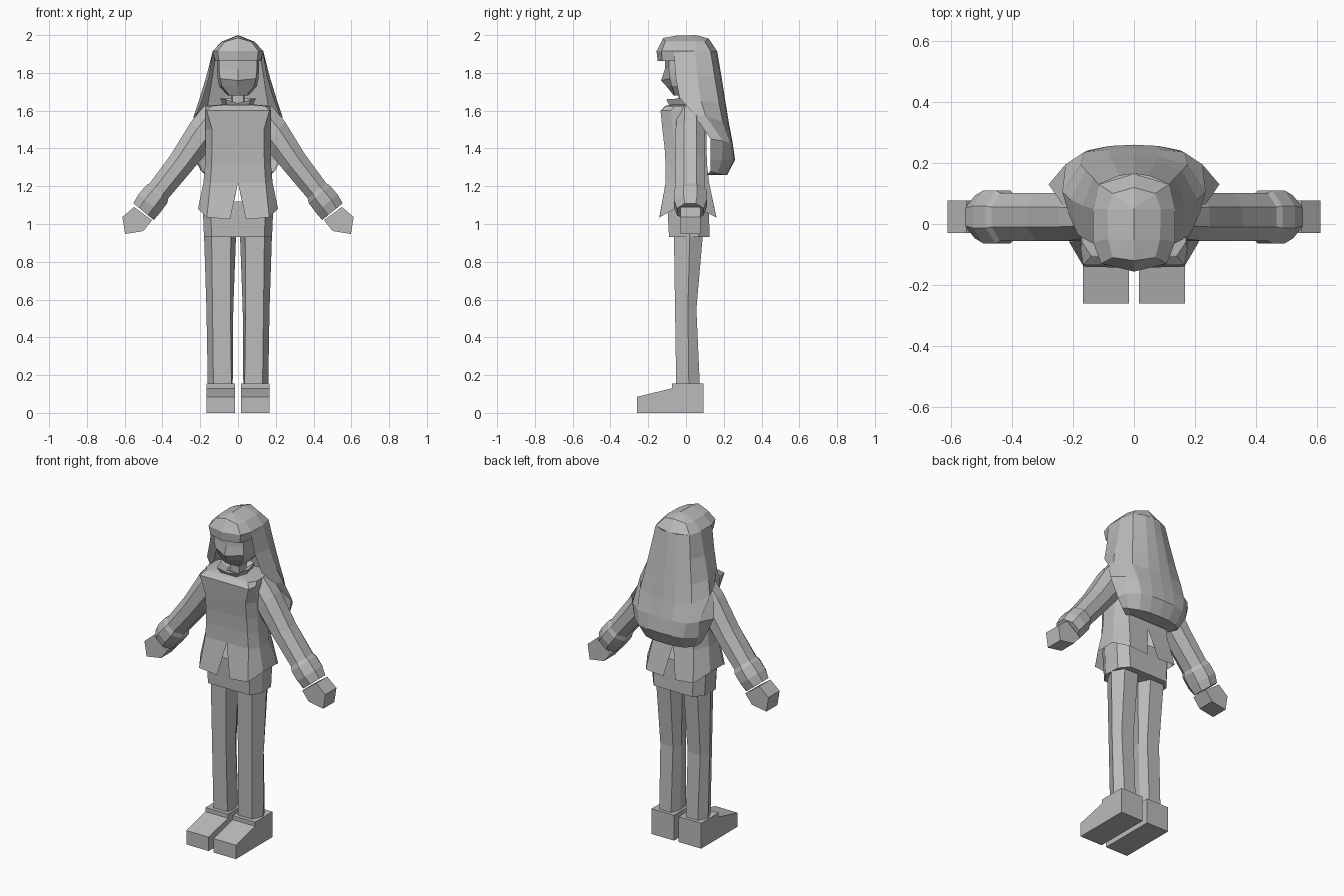
import bpy, bmesh, math
from mathutils import Vector

mat = bpy.data.materials.new("plain grey")
mat.diffuse_color = (0.5, 0.5, 0.5, 1)


def finish(name, bm, mirror):
    bmesh.ops.recalc_face_normals(bm, faces=bm.faces)
    me = bpy.data.meshes.new(name)
    bm.to_mesh(me)
    bm.free()
    me.materials.append(mat)
    ob = bpy.data.objects.new(name, me)
    bpy.context.collection.objects.link(ob)
    if mirror:
        m = ob.modifiers.new("mirror", 'MIRROR')
        m.use_clip = False
        m.merge_threshold = 0.0005
    return ob


def loft(name, rows, closed=False, mirror=True, caps=False):
    """Skin a list of equal-length point rows."""
    bm = bmesh.new()
    vs = [[bm.verts.new(p) for p in r] for r in rows]
    n = len(rows[0])
    for a, b in zip(vs, vs[1:]):
        for i in range(n if closed else n - 1):
            j = (i + 1) % n
            bm.faces.new((a[i], a[j], b[j], b[i]))
    if caps:
        bm.faces.new(vs[0])
        bm.faces.new(vs[-1])
    bmesh.ops.remove_doubles(bm, verts=bm.verts, dist=0.0005)
    return finish(name, bm, mirror)


def level(z, pts):
    return [(x, y, z) for x, y in pts]


# shoes: side profile extruded across x
shoe = [(-.26, 0), (.093, 0), (.093, .155), (-.075, .155), (-.075, .13), (-.26, .085)]
loft("shoe", [[(x, y, z) for y, z in shoe] for x in (.016, .168)], True, True, True)

# legs: six-sided, slightly bent at the knee
loft("leg", [
    level(.15, [(.035, -.052), (.13, -.052), (.16, .015), (.13, .073), (.05, .073), (.028, .015)]),
    level(.55, [(.04, -.058), (.135, -.058), (.167, .01), (.135, .055), (.05, .055), (.025, .01)]),
    level(.95, [(.038, -.064), (.14, -.064), (.18, .02), (.14, .09), (.045, .09), (.01, .02)]),
], True, True, True)

# hips
loft("hips", [
    level(.93, [(0, -.09), (.14, -.09), (.18, -.03), (.175, .07), (.13, .125), (0, .125)]),
    level(1.12, [(0, -.1), (.145, -.1), (.188, -.03), (.185, .07), (.14, .12), (0, .12)]),
], False, True, True)


# jacket: bevelled outline, flared hem with slits front and back
def coat(z, w, yf, yb, c=.8):
    return level(z, [(0, yf), (w * c, yf), (w, yf + .055), (w, .04), (w * .75, yb), (0, yb)])


hem = [(.042, -.143, 1.025), (.165, -.14, 1.035), (.212, -.06, 1.08),
       (.212, .07, 1.08), (.16, .16, 1.035), (.04, .163, 1.025)]
loft("jacket", [
    hem, coat(1.22, .183, -.108, .122), coat(1.31, .175, -.108, .112), coat(1.4, .172, -.113, .108),
    coat(1.5, .172, -.125, .11), coat(1.6, .175, -.135, .11, .95),
    level(1.625, [(0, -.11), (.14, -.105), (.17, -.06), (.17, .04), (.12, .1), (0, .1)]),
    level(1.635, [(0, -.06), (.05, -.06), (.06, -.03), (.06, .03), (.04, .06), (0, .06)]),
])

# collar
loft("collar", [
    level(1.62, [(0, -.085), (.05, -.085), (.075, -.03), (.06, .05), (0, .06)]),
    [(0, -.095, 1.64), (.07, -.105, 1.66), (.095, -.03, 1.665), (.07, .06, 1.665), (0, .075, 1.665)],
    level(1.635, [(0, -.055), (.035, -.055), (.05, -.02), (.035, .03), (0, .035)]),
])

# sleeves and cuffs: octagonal rings along the arm
axis = Vector((.63, 0, -.77)).normalized()
side = Vector((.77, 0, .63)).normalized()


def arm_ring(c, a, b, d=side):
    out = []
    for i in range(8):
        t = math.radians(22.5 + 45 * i)
        k = 1 / math.cos(math.radians(22.5))
        p = Vector((c[0], .023, c[1])) + d * (a * k * math.cos(t)) + Vector((0, b * k * math.sin(t), 0))
        out.append(tuple(p))
    return out


loft("sleeve", [
    arm_ring((.145, 1.535), .1, .07, Vector((.3, 0, .95))),
    arm_ring((.195, 1.475), .086, .078, Vector((.62, 0, .78))),
    arm_ring((.3, 1.325), .07, .078), arm_ring((.426, 1.166), .063, .078),
], True, True, True)
loft("cuff", [
    arm_ring((.418, 1.176), .063, .078), arm_ring((.43, 1.158), .073, .087),
    arm_ring((.47, 1.108), .075, .087), arm_ring((.5, 1.065), .07, .07),
], True, True, True)

# hands: five-sided mitten
hand = [(.55, 1.09), (.612, 1.037), (.598, .947), (.50, .963), (.455, 1.02)]
loft("hand", [[(x, y, z) for x, z in hand] for y in (-.03, .077)], True, True, True)

# neck
loft("neck", [level(z, [(0, -.04), (.03, -.035), (.035, .03), (0, .035)]) for z in (1.6, 1.74)])

# face with a small pointed nose
loft("head", [
    level(1.68, [(0, -.065), (.045, -.06), (.055, .0), (.05, .08), (0, .09)]),
    level(1.73, [(0, -.105), (.085, -.075), (.1, -.01), (.09, .1), (0, .12)]),
    [(0, -.132, 1.76), (.095, -.085, 1.77), (.108, -.02, 1.77), (.1, .11, 1.77), (0, .14, 1.77)],
    level(1.82, [(0, -.112), (.1, -.09), (.112, -.02), (.105, .11), (0, .145)]),
    level(1.9, [(0, -.112), (.1, -.09), (.112, -.02), (.105, .11), (0, .145)]),
], False, True, True)

# hair cap with a fringe band
loft("hair_cap", [
    level(1.862, [(0, -.15), (.1, -.125), (.12, -.06), (.125, .05), (.1, .125), (0, .15)]),
    level(1.915, [(0, -.156), (.108, -.13), (.134, -.06), (.134, .05), (.115, .13), (0, .165)]),
    [(0, -.12, 1.985), (.07, -.11, 1.965), (.085, -.05, 1.965), (.088, .05, 1.965),
     (.07, .1, 1.965), (0, .12, 1.982)],
    [(0, -.05, 1.997)] * 3 + [(0, .05, 2)] * 3,
], False, True)

# long hair falling down the back, open at the front
loft("long_hair", [
    level(1.915, [(.13, -.065), (.134, .05), (.115, .13), (.05, .158), (0, .165)]),
    level(1.78, [(.152, -.055), (.168, .06), (.135, .152), (.06, .182), (0, .188)]),
    [(.185, -.035, 1.67), (.208, .08, 1.65), (.158, .175, 1.64), (.07, .205, 1.64), (0, .21, 1.64)],
    [(.215, .035, 1.59), (.235, .105, 1.57), (.175, .195, 1.54), (.08, .222, 1.53), (0, .228, 1.53)],
    [(.28, .13, 1.45), (.225, .195, 1.44), (.165, .235, 1.43), (.08, .245, 1.43), (0, .247, 1.43)],
    [(.228, .13, 1.34), (.215, .19, 1.34), (.15, .242, 1.34), (.08, .256, 1.34), (0, .26, 1.34)],
    [(.195, .13, 1.28), (.18, .165, 1.268), (.13, .2, 1.26), (.07, .215, 1.26), (0, .218, 1.26)],
    level(1.26, [(.15, .11), (.13, .13), (.1, .13), (.05, .13), (0, .13)]),
])
